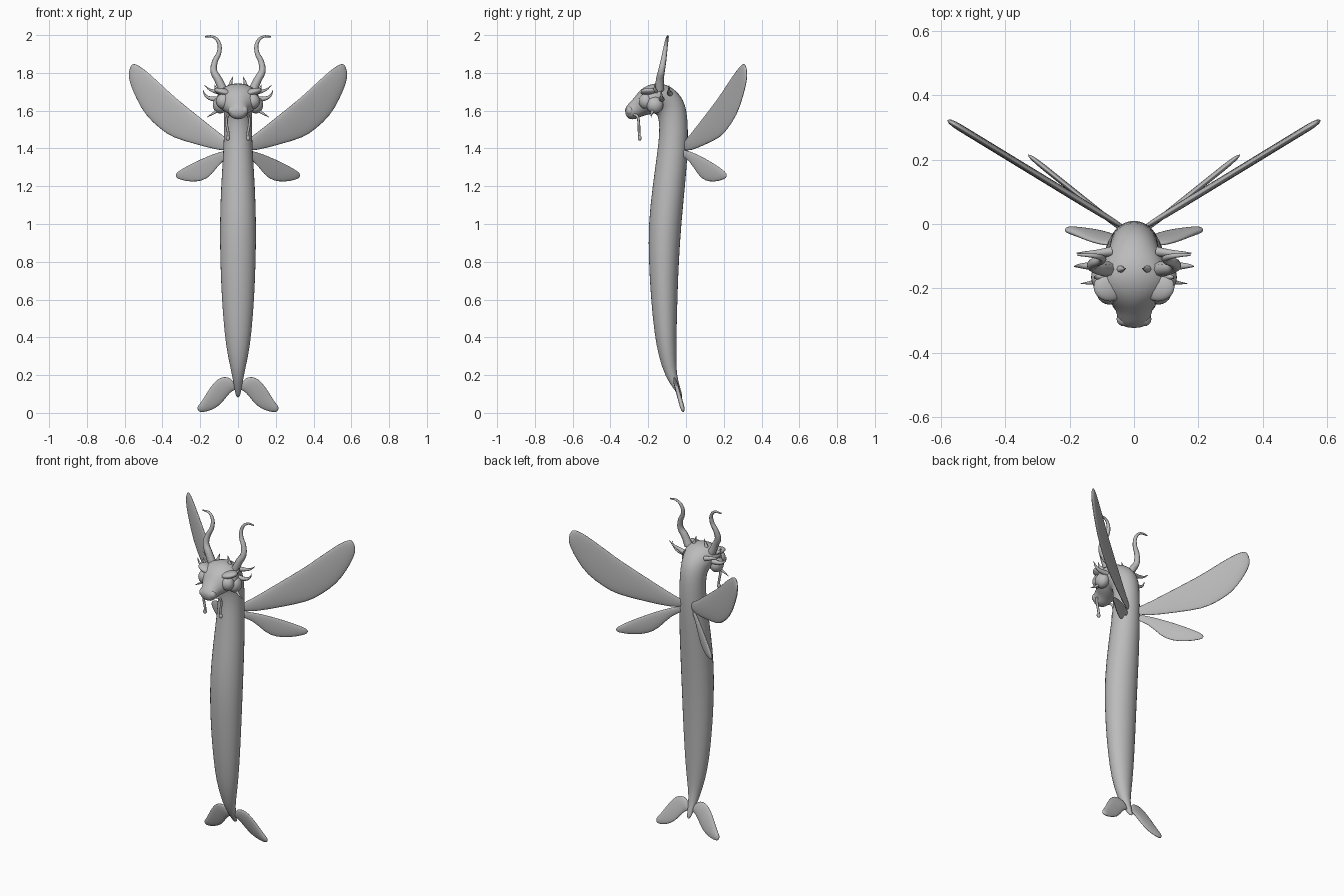
import bpy, bmesh, math
from mathutils import Vector

cube = bpy.data.objects.get("Cube")
if cube:
    bpy.data.objects.remove(cube, do_unlink=True)

GREY = (0.5, 0.5, 0.5, 1)
grey = bpy.data.materials.new("soft_grey")
grey.diffuse_color = GREY
grey.use_nodes = True
grey.node_tree.nodes["Principled BSDF"].inputs["Base Color"].default_value = GREY


def finish(obj, subdiv=0):
    obj.data.materials.clear()
    obj.data.materials.append(grey)
    for p in obj.data.polygons:
        p.use_smooth = True
    if subdiv:
        obj.modifiers.new("smooth", 'SUBSURF').levels = subdiv
        obj.modifiers["smooth"].render_levels = subdiv


def loft(name, stations, across, sides=12):
    """Skin oval rings; each station is (edge point, opposite edge, half width)."""
    bm = bmesh.new()
    rings = []
    for a, b, w in stations:
        a, b = Vector(a), Vector(b)
        ring = []
        for i in range(sides):
            t = math.tau * i / sides
            ring.append(bm.verts.new((a + b) / 2 + (a - b) / 2 * math.cos(t) * 1.02
                                     + across * w * math.sin(t) * 1.02))
        rings.append(ring)
    for r, s in zip(rings, rings[1:]):
        for i in range(sides):
            j = (i + 1) % sides
            bm.faces.new((r[i], r[j], s[j], s[i]))
    bm.faces.new(rings[0])
    bm.faces.new(rings[-1])
    bmesh.ops.recalc_face_normals(bm, faces=bm.faces)
    mesh = bpy.data.meshes.new(name)
    bm.to_mesh(mesh)
    bm.free()
    obj = bpy.data.objects.new(name, mesh)
    bpy.context.collection.objects.link(obj)
    finish(obj, 1)


def tube(name, points, r0, r1, side):
    """Tapered curved tube through the points."""
    cu = bpy.data.curves.new(name, 'CURVE')
    cu.dimensions = '3D'
    cu.bevel_depth = 1
    cu.bevel_resolution = 2
    cu.resolution_u = 6
    cu.use_fill_caps = True
    sp = cu.splines.new('BEZIER')
    sp.bezier_points.add(len(points) - 1)
    for i, (bp, (x, y, z)) in enumerate(zip(sp.bezier_points, points)):
        bp.co = (x * side, y, z)
        bp.handle_left_type = bp.handle_right_type = 'AUTO'
        bp.radius = r0 + (r1 - r0) * i / (len(points) - 1)
    obj = bpy.data.objects.new(name, cu)
    bpy.context.collection.objects.link(obj)
    bpy.ops.object.select_all(action='DESELECT')
    obj.select_set(True)
    bpy.context.view_layer.objects.active = obj
    bpy.ops.object.convert(target='MESH')
    finish(bpy.context.object)


def ball(name, loc, scale, turn=0):
    bpy.ops.mesh.primitive_uv_sphere_add(segments=20, ring_count=12, location=loc,
                                         rotation=(0, turn, 0))
    obj = bpy.context.object
    obj.name = name
    obj.scale = scale
    finish(obj)


def fin(name, edges, thick, side, depth, normal):
    """Flat blade: edges are (x, z, x, z) pairs, depth gives y."""
    st = [((xa * side, depth(xa, za), za), (xb * side, depth(xb, zb), zb),
           thick * (0.5 if i in (0, len(edges) - 1) else 1))
          for i, (xa, za, xb, zb) in enumerate(edges)]
    n = Vector(normal).normalized()
    n.x *= side
    loft(name, st, n)


# Long body running up the neck, over the head and down to the muzzle:
# back y, back z, front y, front z, half width
PROFILE = [
    (-.015, .08, -.03, .08, .010), (-.03, .13, -.06, .12, .018),
    (-.05, .2, -.11, .19, .03), (-.052, .3, -.145, .3, .054),
    (-.05, .42, -.168, .42, .072), (-.045, .62, -.187, .62, .087),
    (-.038, .8, -.197, .8, .094), (-.025, 1.0, -.2, 1.0, .097),
    (-.005, 1.2, -.177, 1.2, .09), (.01, 1.38, -.152, 1.38, .078),
    (.011, 1.5, -.14, 1.48, .074), (.005, 1.6, -.143, 1.55, .074),
    (-.015, 1.66, -.153, 1.58, .077), (-.05, 1.705, -.165, 1.585, .085),
    (-.1, 1.738, -.18, 1.583, .102), (-.15, 1.748, -.195, 1.58, .116),
    (-.2, 1.738, -.215, 1.575, .108), (-.245, 1.71, -.24, 1.568, .075),
    (-.273, 1.668, -.26, 1.557, .054), (-.302, 1.64, -.285, 1.552, .053),
    (-.32, 1.617, -.31, 1.56, .04), (-.323, 1.6, -.32, 1.58, .015)]
loft("body_and_head", [((0, a, b), (0, c, d), w) for a, b, c, d, w in PROFILE],
     Vector((1, 0, 0)), 16)

UPPER_WING = [(.02, 1.43, .02, 1.39), (.085, 1.47, .09, 1.385), (.2, 1.565, .22, 1.42),
              (.33, 1.668, .35, 1.455), (.4, 1.735, .41, 1.5), (.46, 1.79, .49, 1.57),
              (.51, 1.832, .54, 1.665), (.545, 1.85, .572, 1.74), (.565, 1.848, .582, 1.8)]
LOWER_WING = [(.02, 1.4, .02, 1.36), (.085, 1.385, .085, 1.34), (.14, 1.368, .14, 1.255),
              (.2, 1.342, .19, 1.225), (.25, 1.318, .25, 1.222), (.3, 1.29, .3, 1.232),
              (.33, 1.268, .33, 1.245)]
TAIL_FIN = [(.015, .15, .01, .12), (.035, .185, .03, .12), (.075, .195, .06, .085),
            (.11, .18, .09, .045), (.145, .14, .125, .02), (.175, .09, .165, .006),
            (.2, .05, .195, .003), (.218, .03, .212, .008)]

for side, tag in ((1, "left_"), (-1, "right_")):
    # Wings and tail fins
    fin(tag + "upper_wing", UPPER_WING, .011, side,
        lambda x, z: (x - .05) * .61, (.61, -1, 0))
    fin(tag + "lower_wing", LOWER_WING, .009, side,
        lambda x, z: (x - .06) * .8, (.8, -1, 0))
    fin(tag + "tail_fin", TAIL_FIN, .012, side,
        lambda x, z: -.012 - .27 * z, (0, -1, -.27))
    # Face
    ball(tag + "eye", (.076 * side, -.212, 1.65), (.04, .038, .042))
    ball(tag + "brow", (.075 * side, -.195, 1.698), (.052, .045, .02), -.25 * side)
    ball(tag + "cheek", (.095 * side, -.165, 1.63), (.038, .045, .045))
    ball(tag + "nostril", (.032 * side, -.295, 1.6), (.022, .022, .024))
    # Horns and small crest spikes
    tube(tag + "horn", [(.08, -.14, 1.71), (.105, -.138, 1.765), (.128, -.13, 1.81),
                        (.122, -.12, 1.86), (.1, -.112, 1.91), (.102, -.104, 1.96),
                        (.13, -.098, 1.99), (.175, -.095, 1.992)], .024, .004, side)
    tube(tag + "crest_spike", [(.042, -.14, 1.725), (.037, -.14, 1.75), (.026, -.138, 1.782)],
         .014, .001, side)
    # Side spikes of the head and whiskers
    tube(tag + "ear_spike", [(.09, -.13, 1.66), (.145, -.13, 1.665), (.172, -.13, 1.68),
                             (.186, -.132, 1.71)], .016, .001, side)
    tube(tag + "rear_spike", [(.07, -.085, 1.69), (.115, -.09, 1.7), (.15, -.09, 1.712),
                              (.178, -.09, 1.735)], .015, .001, side)
    tube(tag + "brow_spike", [(.09, -.16, 1.7), (.115, -.165, 1.715), (.125, -.165, 1.74)],
         .014, .001, side)
    tube(tag + "jaw_spike", [(.09, -.165, 1.62), (.125, -.18, 1.59), (.165, -.185, 1.565)],
         .014, .001, side)
    tube(tag + "whisker", [(.042, -.275, 1.58), (.056, -.258, 1.57), (.06, -.25, 1.53),
                           (.052, -.248, 1.48), (.054, -.245, 1.455)], .007, .007, side)
    ball(tag + "whisker_tip", (.054 * side, -.245, 1.455), (.011, .01, .014))
